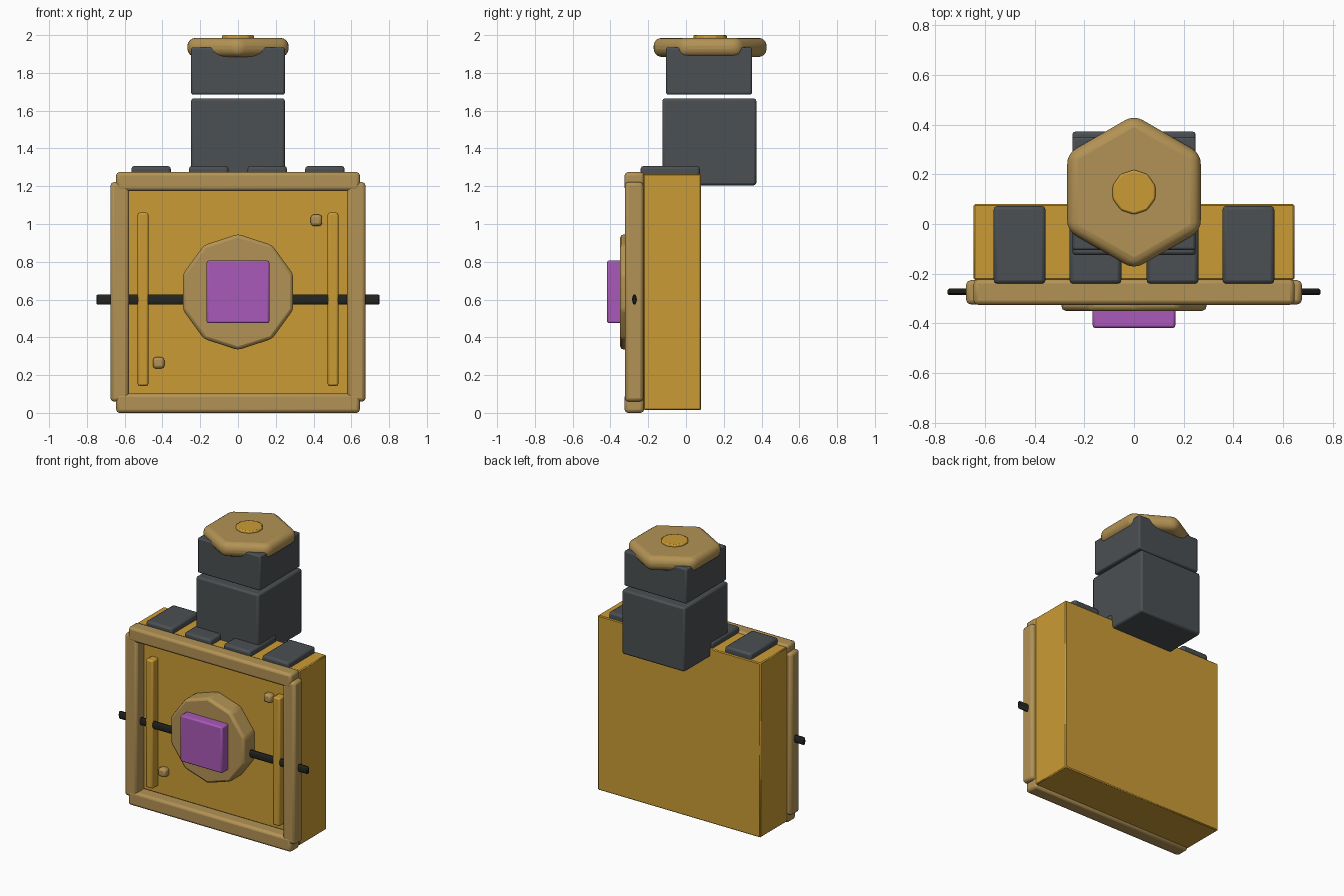
import bpy, math

if "Cube" in bpy.data.objects:
    bpy.data.objects.remove(bpy.data.objects["Cube"])


def mat(name, rgb):
    m = bpy.data.materials.new(name)
    m.diffuse_color = (*rgb, 1)
    m.use_nodes = True
    m.node_tree.nodes["Principled BSDF"].inputs["Base Color"].default_value = m.diffuse_color
    return m


GOLD = mat("gold", (0.60, 0.33, 0.035))
TAN = mat("tan brass", (0.45, 0.29, 0.09))
SLATE = mat("slate grey", (0.07, 0.08, 0.085))
BLACK = mat("black", (0.018, 0.018, 0.014))
PURPLE = mat("purple", (0.40, 0.10, 0.48))


def finish(o, name, m, bevel, segs):
    o.name = name
    o.data.materials.append(m)
    bpy.ops.object.transform_apply(location=False, rotation=True, scale=True)
    if bevel:
        b = o.modifiers.new("bevel", 'BEVEL')
        b.width = bevel
        b.segments = segs
        b.limit_method = 'ANGLE'
        b.angle_limit = math.radians(25)
    bpy.ops.object.shade_smooth_by_angle(angle=math.radians(32))
    return o


def box(name, x, y, z, m, bevel=0.01, segs=2):
    """Box from (min, max) ranges."""
    r = (x, y, z)
    bpy.ops.mesh.primitive_cube_add(size=1, location=[(a + b) / 2 for a, b in r])
    o = bpy.context.object
    o.scale = [b - a for a, b in r]
    return finish(o, name, m, bevel, segs)


def prism(name, n, radius, depth, loc, rot, m, bevel, segs=2, scale=(1, 1, 1)):
    bpy.ops.mesh.primitive_cylinder_add(vertices=n, radius=radius, depth=depth,
                                        location=loc, rotation=rot)
    o = bpy.context.object
    o.scale = scale
    return finish(o, name, m, bevel, segs)


# Main case
box("case_body", (-0.645, 0.645), (-0.225, 0.08), (0.015, 1.265), GOLD, 0.006, 1)

# Raised front frame
for s, side in ((-1, "left"), (1, "right")):
    box("frame_" + side, sorted((s * 0.675, s * 0.577)), (-0.323, -0.226),
        (0.06, 1.222), TAN, 0.018)
for z0, z1, side in ((0.0, 0.102, "bottom"), (1.175, 1.275, "top")):
    box("frame_" + side, (-0.645, 0.645), (-0.325, -0.222), (z0, z1), TAN, 0.018)

# Vertical strips and rivets on the front panel
for s, side, rx, rz in ((-1, "left", -0.42, 0.265), (1, "right", 0.415, 1.02)):
    box("strip_" + side, (s * 0.503 - 0.028, s * 0.503 + 0.028), (-0.288, -0.215),
        (0.143, 1.06), GOLD, 0.01)
    box("rivet_" + side, (rx - 0.03, rx + 0.03), (-0.268, -0.21),
        (rz - 0.03, rz + 0.03), TAN, 0.015)

# Cross rod passing through the frame
prism("cross_rod", 8, 0.031, 1.5, (0, -0.273, 0.6), (0, math.pi / 2, 0), BLACK,
      0.008, 1, (1, 0.42, 1))

# Ten-sided dial with square button
prism("dial", 10, 0.307, 0.135, (0, -0.2815, 0.64), (math.pi / 2, 0, 0), TAN, 0.018)
box("button", (-0.166, 0.166), (-0.418, -0.33), (0.475, 0.806), PURPLE, 0.01)

# Keys along the top
for i, cx in enumerate((-0.46, -0.155, 0.155, 0.46)):
    box(f"top_key_{i + 1}", (cx - 0.104, cx + 0.104), (-0.24, 0.073),
        (1.24, 1.307), SLATE, 0.015)

# Stopper blocks (separated by a thin gap)
box("neck_block", (-0.248, 0.248), (-0.125, 0.372), (1.205, 1.665), SLATE, 0.013)
box("upper_block", (-0.248, 0.248), (-0.105, 0.35), (1.685, 1.935), SLATE, 0.01)

# Hexagonal cap and knob
prism("hex_cap", 6, 0.31, 0.1, (0, 0.128, 1.935), (0, 0, 0), TAN, 0.042, 4)
prism("cap_knob", 10, 0.09, 0.06, (0, 0.128, 1.97), (0, 0, 0), GOLD, 0.008)
